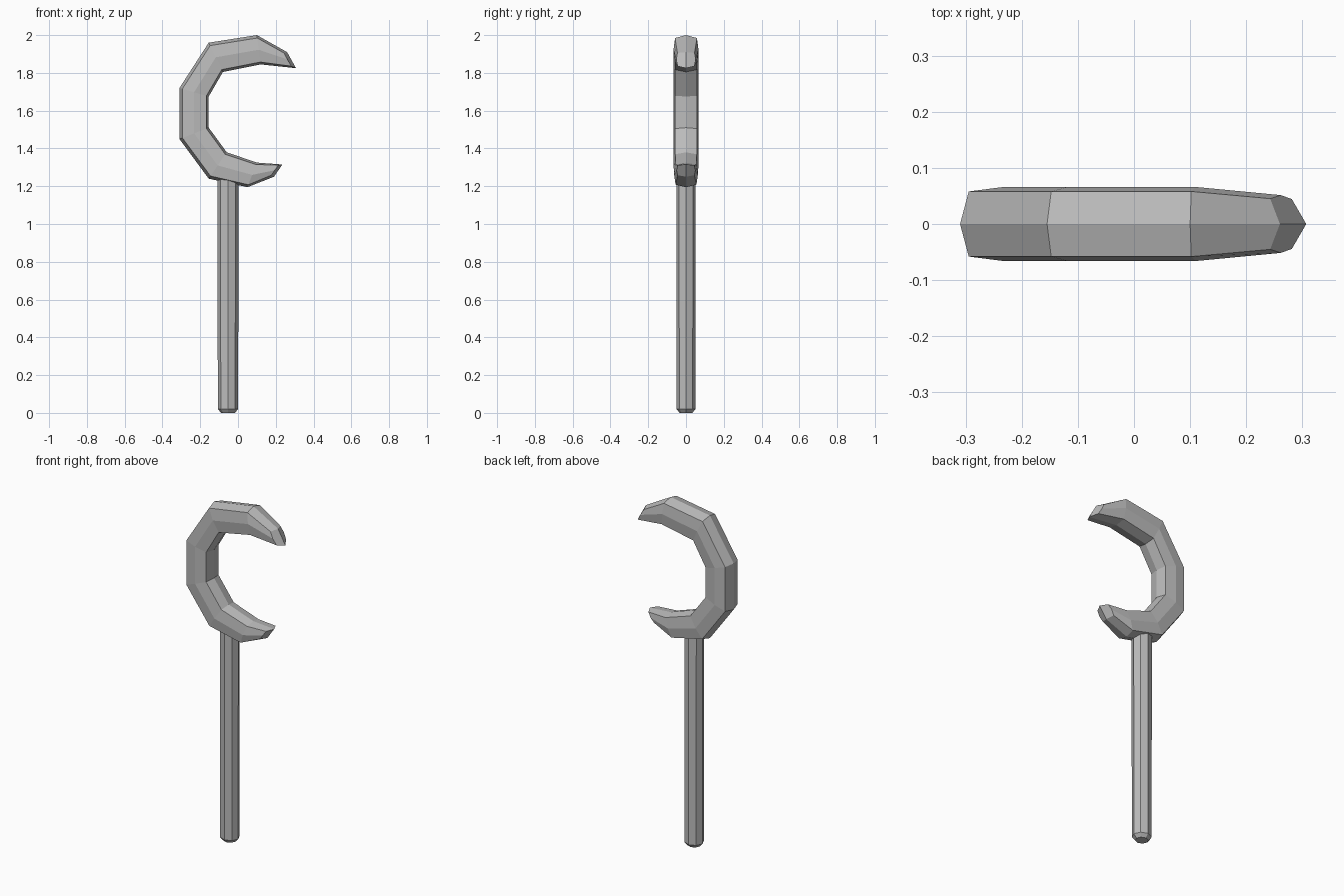
import bpy, bmesh, math
from mathutils import Vector

cube = bpy.data.objects.get("Cube")
if cube:
    bpy.data.objects.remove(cube, do_unlink=True)

grey = bpy.data.materials.new("plain_grey")
grey.use_nodes = True
grey.diffuse_color = (0.5, 0.5, 0.5, 1)
grey.node_tree.nodes["Principled BSDF"].inputs["Base Color"].default_value = (0.5, 0.5, 0.5, 1)


def loft(name, rings):
    """Skin a list of equal-length rings and close both ends."""
    bm = bmesh.new()
    loops = [[bm.verts.new(p) for p in ring] for ring in rings]
    n = len(loops[0])
    for a, b in zip(loops, loops[1:]):
        for i in range(n):
            j = (i + 1) % n
            bm.faces.new((a[i], a[j], b[j], b[i]))
    # Each end is two facets meeting on the centre ridge
    for end in (loops[0], loops[-1]):
        half = n // 2
        bm.faces.new(end[:half + 1])
        bm.faces.new(end[half:] + end[:1])
    bmesh.ops.recalc_face_normals(bm, faces=bm.faces)
    mesh = bpy.data.meshes.new(name)
    bm.to_mesh(mesh)
    bm.free()
    mesh.materials.append(grey)
    obj = bpy.data.objects.new(name, mesh)
    bpy.context.collection.objects.link(obj)
    return obj


def section(outer, inner, width=1.0, pull=(0, 0)):
    """Eight-sided section: ridges on the centre plane, flanks beside it."""
    o, i = Vector((outer[0], 0, outer[1])), Vector((inner[0], 0, inner[1]))
    shift = Vector((pull[0], 0, pull[1]))
    flank = [(0.1, 0.058), (0.5, 0.066), (0.92, 0.057)]
    front = [o.lerp(i, t) + shift - Vector((0, w * width, 0)) for t, w in flank]
    back = [Vector((p.x, -p.y, p.z)) for p in reversed(front)]
    return [o] + front + [i] + back


# Crescent hook, from the lower tip round to the upper tip
crescent = loft("crescent_hook", [
    section((0.19, 1.25), (0.235, 1.315), 0.76, (-0.018, 0.002)),
    section((0.05, 1.195), (0.10, 1.325), 0.95),
    section((-0.155, 1.24), (-0.06, 1.38)),
    section((-0.31, 1.45), (-0.155, 1.51)),
    section((-0.31, 1.72), (-0.155, 1.675)),
    section((-0.155, 1.96), (-0.08, 1.805)),
    section((0.10, 2.0), (0.12, 1.845)),
    section((0.26, 1.91), (0.307, 1.825), 0.78, (-0.022, 0.004)),
])


# Straight eight-sided handle with a chamfered foot
def ring(radius, z):
    return [(-0.053 + radius * math.cos(k * math.pi / 4),
             0.93 * radius * math.sin(k * math.pi / 4), z) for k in range(8)]


handle = loft("handle", [ring(0.036, 0), ring(0.054, 0.02), ring(0.055, 1.28)])
